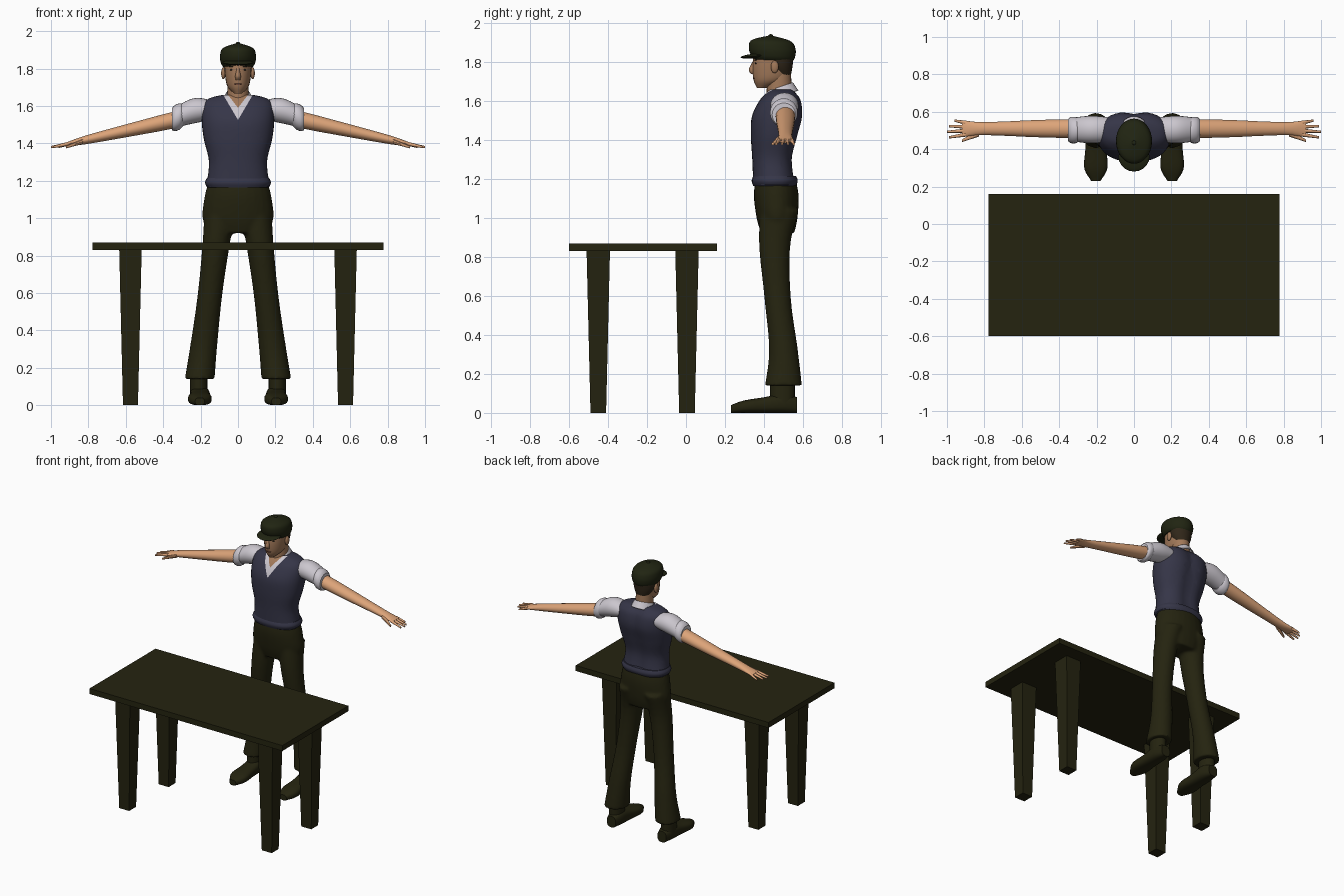
import bpy, bmesh, math
from mathutils import Matrix

if "Cube" in bpy.data.objects:
    bpy.data.objects.remove(bpy.data.objects["Cube"])


def material(name, red, green, blue):
    mat = bpy.data.materials.new(name)
    mat.use_nodes = True
    colour = (red, green, blue, 1)
    mat.diffuse_color = colour
    shader = mat.node_tree.nodes["Principled BSDF"]
    shader.inputs["Base Color"].default_value = colour
    shader.inputs["Roughness"].default_value = .9
    return mat


OLIVE = material("dark olive", .018, .017, .005)
CAP = material("cap green", .015, .018, .006)
VEST = material("slate blue knit", .036, .036, .064)
SHIRT = material("pale shirt", .6, .57, .62)
SKIN = material("arm skin", .72, .37, .19)
FACE = material("face skin", .36, .19, .1)
HAIR = material("dark hair", .03, .02, .01)
LIPS = material("lips", .2, .08, .05)


def finish(bm, name, *materials, smooth=True):
    """Turn a bmesh into a shaded object."""
    bmesh.ops.recalc_face_normals(bm, faces=bm.faces)
    mesh = bpy.data.meshes.new(name)
    bm.to_mesh(mesh)
    bm.free()
    for mat in materials:
        mesh.materials.append(mat)
    obj = bpy.data.objects.new(name, mesh)
    bpy.context.collection.objects.link(obj)
    bpy.ops.object.select_all(action="DESELECT")
    obj.select_set(True)
    bpy.context.view_layer.objects.active = obj
    if smooth:
        bpy.ops.object.shade_smooth_by_angle(angle=math.radians(40))
    return obj


def curve(values, t):
    """Sample a constant, or a smooth curve through evenly spaced values."""
    if not isinstance(values, tuple):
        return values
    last = len(values) - 1
    i = min(int(t * last), last - 1)
    t = t * last - i
    a, b = values[max(i - 1, 0)], values[i]
    c, d = values[i + 1], values[min(i + 2, last)]
    slope_in, slope_out = (c - a) / 2, (d - b) / 2
    blend = t * t * (3 - 2 * t)
    return (b + (c - b) * blend + slope_in * t * (1 - t) ** 2
            - slope_out * t * t * (1 - t))


def loft(bm, axis, along, u, v, width, depth, side=1, steps=18, sides=24,
         power=2, tilt=0, caps=True):
    """Skin ellipses along an axis; every measure is a constant or a curve."""
    loops = []
    for step in range(steps + 1):
        p, cu, cv, ru, rv = [curve(m, step / steps) for m in (along, u, v, width, depth)]
        loop = []
        for k in range(sides):
            angle = math.tau * k / sides
            c, s = math.cos(angle), math.sin(angle)
            a = cu + ru * math.copysign(abs(c) ** (2 / power), c)
            b = cv + rv * math.copysign(abs(s) ** (2 / power), s)
            x, y, z = {"x": (p, a, b), "y": (a, p, b), "z": (a, b, p + tilt * (b - cv))}[axis]
            loop.append(bm.verts.new((x * side, y, z)))
        loops.append(loop)
    for low, high in zip(loops, loops[1:]):
        for k in range(sides):
            j = (k + 1) % sides
            bm.faces.new((low[k], low[j], high[j], high[k]))
    if caps:
        bm.faces.new(loops[0])
        bm.faces.new(loops[-1])
    return bm


def part(name, mat, axis, *measures, **options):
    return finish(loft(bmesh.new(), axis, *measures, **options), name, mat)


def blob(name, mat, centre, radii, pitch=0):
    bm = bmesh.new()
    bmesh.ops.create_uvsphere(bm, u_segments=20, v_segments=12, radius=1)
    bm.transform(Matrix.Translation(centre) @ Matrix.Rotation(pitch, 4, "X")
                 @ Matrix.Diagonal((*radii, 1)))
    return finish(bm, name, mat)


def v_cut(bm, tip, slope):
    """Cut a V into the front and return the faces inside it."""
    for s in (1, -1):
        bmesh.ops.bisect_plane(bm, geom=bm.verts[:] + bm.edges[:] + bm.faces[:],
                               plane_co=(0, 0, tip), plane_no=(s * slope, 0, -1))
    centres = [(face, face.calc_center_median()) for face in bm.faces]
    return [face for face, c in centres if c.y < .46 and c.z > tip + slope * abs(c.x)]


# Table with tapered square legs
bm = bmesh.new()
bmesh.ops.create_cube(bm, size=1)
bm.transform(Matrix.Translation((0, -.22, .85)) @ Matrix.Diagonal((1.555, .76, .04, 1)))
finish(bm, "table_top", OLIVE, smooth=False)
for x in (-.575, .575):
    for y in (-.45, .005):
        bm = bmesh.new()
        bmesh.ops.create_cone(bm, cap_ends=True, segments=4, depth=.83,
                              radius1=.04 * math.sqrt(2), radius2=.06 * math.sqrt(2))
        bm.transform(Matrix.Translation((x, y, .415)) @ Matrix.Rotation(math.pi / 4, 4, "Z"))
        finish(bm, "table_leg", OLIVE, smooth=False)

# Trousers: hips and two legs fused into one skin
bm = loft(bmesh.new(), "z", (1.19, .92), 0, (.46, .47), (.16, .18, .19, .15),
          (.105, .115, .105, .085))
for s in (1, -1):
    loft(bm, "z", (1.04, .14), (.095, .205), (.48, .455, .47, .5, .5),
         (.085, .073, .066, .072, .08), (.1, .08, .068, .074, .095), side=s)
trousers = finish(bm, "trousers", OLIVE)
fuse = trousers.modifiers.new("fuse", "REMESH")
fuse.mode = "VOXEL"
fuse.voxel_size = .011
fuse.use_smooth_shade = True
trousers.modifiers.new("soften", "SMOOTH").iterations = 3

# Vest with the shirt and throat showing in its neckline
bm = loft(bmesh.new(), "z", (1.17, 1.3, 1.42, 1.52, 1.6, 1.64, 1.66), 0,
          (.455, .445, .455, .47, .485, .49, .49), (.17, .155, .182, .194, .19, .155, .08),
          (.11, .105, .122, .132, .11, .08, .06), steps=30, sides=40, power=2.3)
for vert in bm.verts:  # hollow along the spine
    if vert.co.y > .5:
        vert.co.y -= .015 * math.exp(-(vert.co.x / .045) ** 2)
for index, tip, slope in ((1, 1.525, 1.7), (2, 1.59, 1.3)):
    for face in v_cut(bm, tip, slope):
        face.material_index = index
finish(bm, "vest", VEST, SHIRT, FACE)
part("vest_hem", VEST, "z", (1.165, 1.215), 0, .455, (.165, .176, .166),
     (.11, .118, .11), sides=40, power=2.3)

# Shirt collar, open at the throat
bm = loft(bmesh.new(), "z", (1.62, 1.67), 0, .473, (.087, .062), (.103, .075),
          steps=6, sides=32, tilt=.34, caps=False)
bmesh.ops.delete(bm, geom=v_cut(bm, 1.57, 1.2), context="FACES")
collar = finish(bm, "shirt_collar", SHIRT)
collar.modifiers.new("thickness", "SOLIDIFY").thickness = .006

# Limbs on both sides
for s, label in ((1, "left"), (-1, "right")):
    part(label + "_ankle", OLIVE, "z", (.05, .2), .21, .495, .046, .063, side=s, steps=4)
    sole = (.02, .032, .04, .05, .04)
    part(label + "_shoe", OLIVE, "y", (.23, .57), .204, sole,
         (.025, .062, .056, .052, .035), sole, side=s, power=2.7)
    part(label + "_sleeve", SHIRT, "x", (.14, .32), .505, (1.58, 1.575, 1.545),
         (.066, .073, .064), (.05, .067, .058), side=s)
    roll = (.06, .07, .07, .06)
    part(label + "_sleeve_roll", SHIRT, "x", (.295, .352), .502, (1.55, 1.53),
         roll, roll, side=s)
    part(label + "_arm", SKIN, "x", (.32, .92), .51, (1.53, 1.395),
         (.05, .049, .045, .038, .035, .045), (.045, .043, .037, .03, .022, .01), side=s)
    bm = bmesh.new()
    taper = (.011, .006)
    for i in range(4):
        loft(bm, "x", (.9, 1 - .01 * (i - 1) ** 2), (.478 + .021 * i, .463 + .03 * i),
             (1.4, 1.38), taper, taper, side=s, steps=5, sides=10)
    loft(bm, "x", (.83, .92), (.485, .445), (1.41, 1.38), (.018, .007), (.014, .007),
         side=s, steps=5, sides=10)
    finish(bm, label + "_fingers", SKIN)

# Neck and head
part("neck", FACE, "z", (1.6, 1.77), 0, .478, (.06, .054), (.066, .06))
part("head", FACE, "z", (1.666, 1.86), 0, (.39, .43, .44, .445, .445),
     (.02, .057, .069, .073, .074), (.025, .083, .099, .1, .1))
part("nose", FACE, "z", (1.738, 1.808), 0, (.345, .34, .347, .354),
     (.012, .015, .01, .008), (.01, .018, .013, .009), sides=12)
part("hair", HAIR, "z", (1.725, 1.84), 0, (.495, .477, .475), (.045, .073, .078),
     (.042, .07, .08))
blob("mouth", LIPS, (0, .35, 1.716), (.022, .007, .006))
for s, label in ((1, "left"), (-1, "right")):
    blob(label + "_ear", FACE, (.078 * s, .455, 1.775), (.012, .02, .032))
    blob(label + "_eye", HAIR, (.031 * s, .359, 1.793), (.012, .006, .005))
    blob(label + "_eyebrow", HAIR, (.032 * s, .358, 1.811), (.018, .007, .004))

# Flat cap
part("cap_crown", CAP, "z", (1.81, 1.83, 1.87, 1.91, 1.935), 0, (.45, .434),
     (.08, .092, .096, .08, .01), (.1, .113, .12, .1, .01), sides=32, tilt=-.03)
blob("cap_brim", CAP, (0, .36, 1.832), (.083, .08, .012), pitch=.1)
blob("cap_button", CAP, (0, .434, 1.935), (.012, .012, .008))
